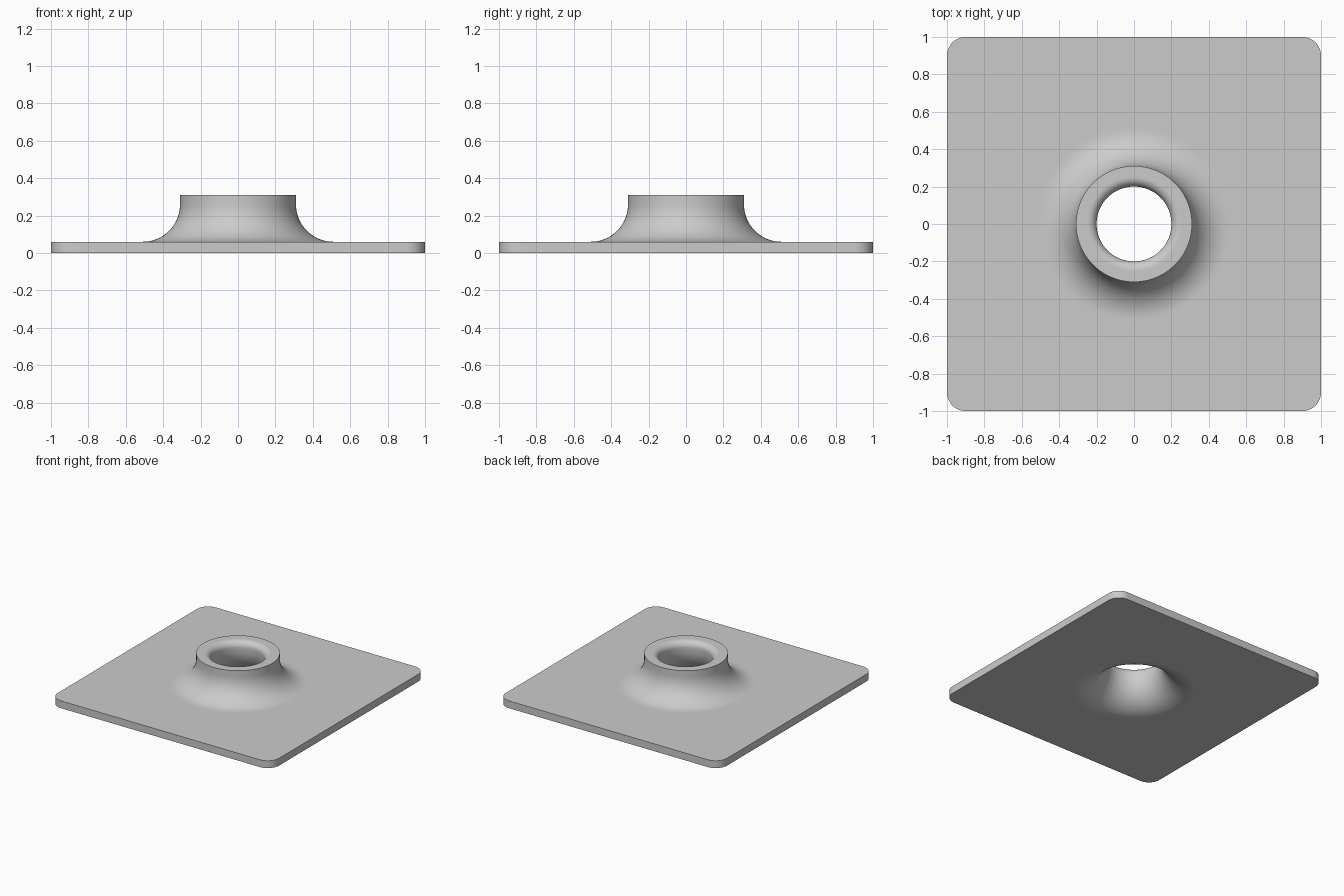
import bpy
import bmesh
from math import sin, cos, pi, tau, atan2

cube = bpy.data.objects.get("Cube")
if cube:
    bpy.data.objects.remove(cube, do_unlink=True)

PLATE, HEIGHT, CORNER = 0.06, 0.31, 0.1
THROAT, NECK = 0.2, 0.31
LIP, FILLET, FLARE = 0.05, 0.2, 0.25


def arc(cx, cz, radius, start, end, steps):
    """Points of a circular arc, angles in radians."""
    angles = [start + (end - start) * i / steps for i in range(steps + 1)]
    return [(cx + radius * cos(a), cz + radius * sin(a)) for a in angles]


# Rounded square outline: exact corner arcs plus points along straight sides
outline = []
inner = 1 - CORNER
for quarter in range(4):
    turn = quarter * pi / 2
    side = [(1, inner * i / 12) for i in range(-11, 12)]
    side += arc(inner, inner, CORNER, 0, pi / 2, 12)
    outline += [(x * cos(turn) - y * sin(turn), x * sin(turn) + y * cos(turn)) for x, y in side]
angles = [atan2(y, x) for x, y in outline]

# Neck section, from the plate top over the neck and down the bore
profile = [(NECK + FILLET + 0.02, PLATE)]
profile += arc(NECK + FILLET, PLATE + FILLET, FILLET, 1.5 * pi, pi, 20)
profile += [(NECK, HEIGHT), (THROAT + LIP + 0.01, HEIGHT)]
profile += arc(THROAT + LIP, HEIGHT - LIP, LIP, pi / 2, pi, 10)
profile += arc(THROAT + FLARE, FLARE, FLARE, pi, 1.5 * pi, 20)
profile.append((THROAT + FLARE + 0.02, 0))

bm = bmesh.new()
rings = [[bm.verts.new((x, y, PLATE)) for x, y in outline]]
rings += [[bm.verts.new((r * cos(a), r * sin(a), z)) for a in angles] for r, z in profile]
rings.append([bm.verts.new((x, y, 0)) for x, y in outline])

# Skin neighbouring rings, closing the plate edge with the last pair
count = len(outline)
for k, ring in enumerate(rings):
    after = rings[(k + 1) % len(rings)]
    for i in range(count):
        j = (i + 1) % count
        bm.faces.new((ring[i], ring[j], after[j], after[i]))
bmesh.ops.remove_doubles(bm, verts=bm.verts, dist=0.0001)
bmesh.ops.recalc_face_normals(bm, faces=bm.faces)

mesh = bpy.data.meshes.new("flanged_collar")
bm.to_mesh(mesh)
bm.free()
collar = bpy.data.objects.new("flanged_collar", mesh)
bpy.context.collection.objects.link(collar)

# Plain grey finish
grey = bpy.data.materials.new("light_grey")
grey.use_nodes = True
grey.diffuse_color = (0.6, 0.6, 0.6, 1)
grey.node_tree.nodes["Principled BSDF"].inputs["Base Color"].default_value = grey.diffuse_color
mesh.materials.append(grey)

# Smooth curves, crisp rims
bpy.ops.object.select_all(action='DESELECT')
collar.select_set(True)
bpy.context.view_layer.objects.active = collar
bpy.ops.object.shade_smooth_by_angle(angle=pi / 6)
